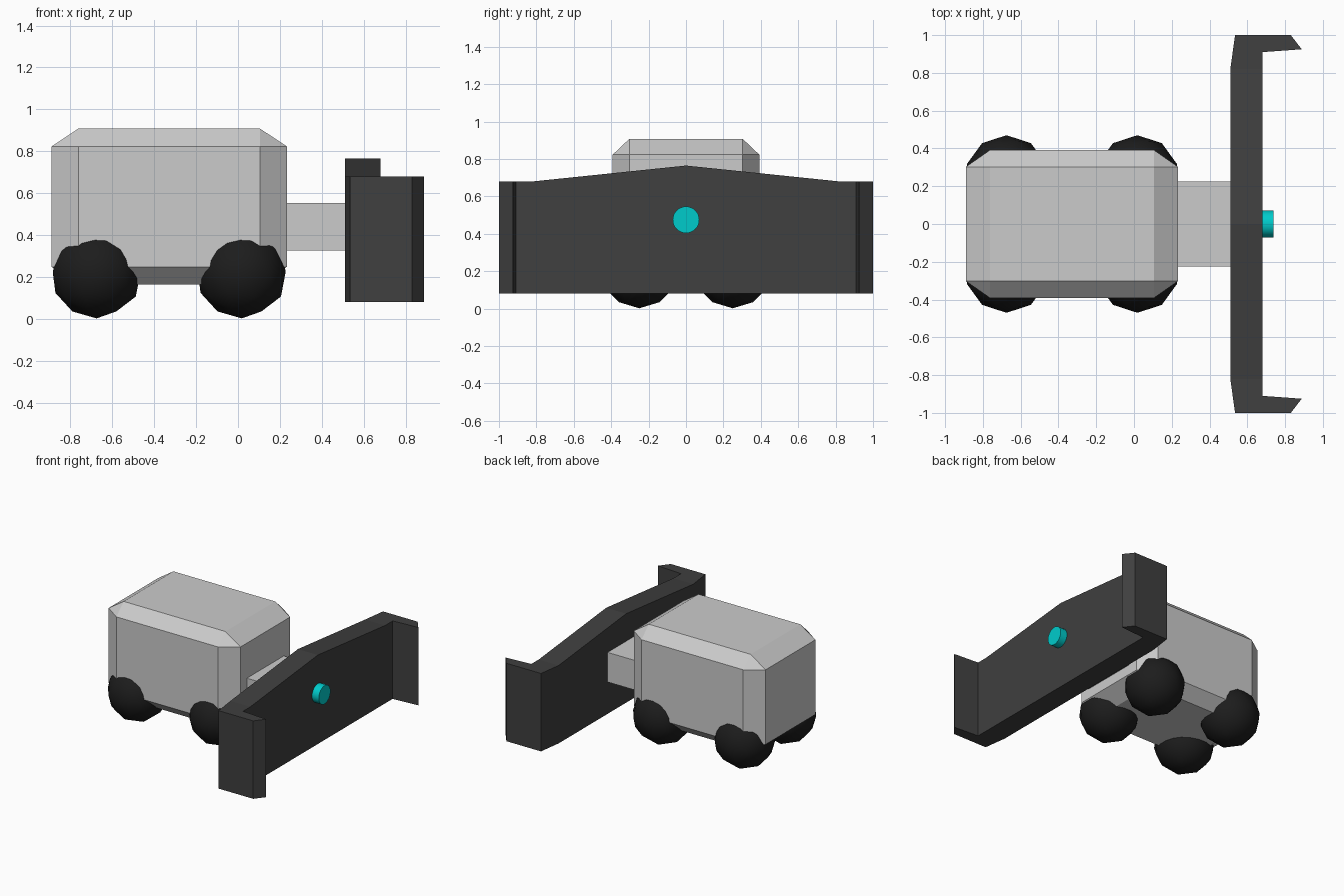
import bpy, bmesh
from math import pi
from mathutils import Matrix

if "Cube" in bpy.data.objects:
    bpy.data.objects.remove(bpy.data.objects["Cube"])


def material(name, rgb):
    m = bpy.data.materials.new(name)
    m.diffuse_color = (*rgb, 1)
    m.use_nodes = True
    m.node_tree.nodes["Principled BSDF"].inputs["Base Color"].default_value = m.diffuse_color
    return m


def add_object(name, bm, mat=None, smooth=False):
    bmesh.ops.recalc_face_normals(bm, faces=bm.faces)
    mesh = bpy.data.meshes.new(name)
    bm.to_mesh(mesh)
    bm.free()
    for p in mesh.polygons:
        p.use_smooth = smooth
    if mat:
        mesh.materials.append(mat)
    ob = bpy.data.objects.new(name, mesh)
    bpy.context.collection.objects.link(ob)
    return ob


def box(name, lo, hi, bevel=0.0):
    # bevel is a fraction of each side, applied before scaling
    bm = bmesh.new()
    bmesh.ops.create_cube(bm, size=1)
    if bevel:
        bmesh.ops.bevel(bm, geom=bm.edges[:], offset=bevel, segments=1,
                        affect='EDGES', profile=0.5)
    bmesh.ops.scale(bm, vec=[h - l for l, h in zip(lo, hi)], verts=bm.verts)
    bmesh.ops.translate(bm, vec=[(h + l) / 2 for l, h in zip(lo, hi)], verts=bm.verts)
    return add_object(name, bm)


rubber = material("rubber", (0.012, 0.012, 0.012))
steel = material("dark_steel", (0.05, 0.05, 0.05))
teal = material("teal", (0.0, 0.6, 0.6))

# Chamfered body and connecting arm
box("body", (-0.89, -0.392, 0.163), (0.233, 0.392, 0.908), 0.114)
box("blade_arm", (0.15, -0.225, 0.325), (0.55, 0.225, 0.553))

# Faceted ball wheels
for x, end in ((-0.675, "rear"), (0.018, "front")):
    for y, side in ((-0.25, "right"), (0.25, "left")):
        bm = bmesh.new()
        bmesh.ops.create_icosphere(bm, subdivisions=2, radius=0.22,
                                   matrix=Matrix.Translation((x, y, 0.222)))
        add_object(f"{end}_{side}_wheel", bm, rubber, smooth=True)

# Blade lofted from tip to tip: (back x, back y, front x, front y, top z)
half = [(0.83, 1.0, 0.888, 0.925, 0.68),
        (0.535, 1.0, 0.68, 0.91, 0.68),
        (0.51, 0.82, 0.68, 0.82, 0.68)]
sections = half + [(0.51, 0, 0.68, 0, 0.765)]
sections += [(a, -b, c, -d, z) for a, b, c, d, z in reversed(half)]
bm = bmesh.new()
rings = [[bm.verts.new(p) for p in ((a, b, 0.08), (c, d, 0.08), (c, d, z), (a, b, z))]
         for a, b, c, d, z in sections]
for r, s in zip(rings, rings[1:]):
    for i in range(4):
        j = (i + 1) % 4
        bm.faces.new((r[i], r[j], s[j], s[i]))
bm.faces.new(rings[0])
bm.faces.new(rings[-1])
add_object("front_blade", bm, steel)

# Round button on the blade
bm = bmesh.new()
bmesh.ops.create_cone(bm, cap_ends=True, segments=32, radius1=0.071, radius2=0.071, depth=0.08,
                      matrix=Matrix.Translation((0.698, 0, 0.475)) @ Matrix.Rotation(pi / 2, 4, 'Y'))
button = add_object("blade_button", bm, teal)
bpy.context.view_layer.objects.active = button
button.select_set(True)
bpy.ops.object.shade_smooth_by_angle()
